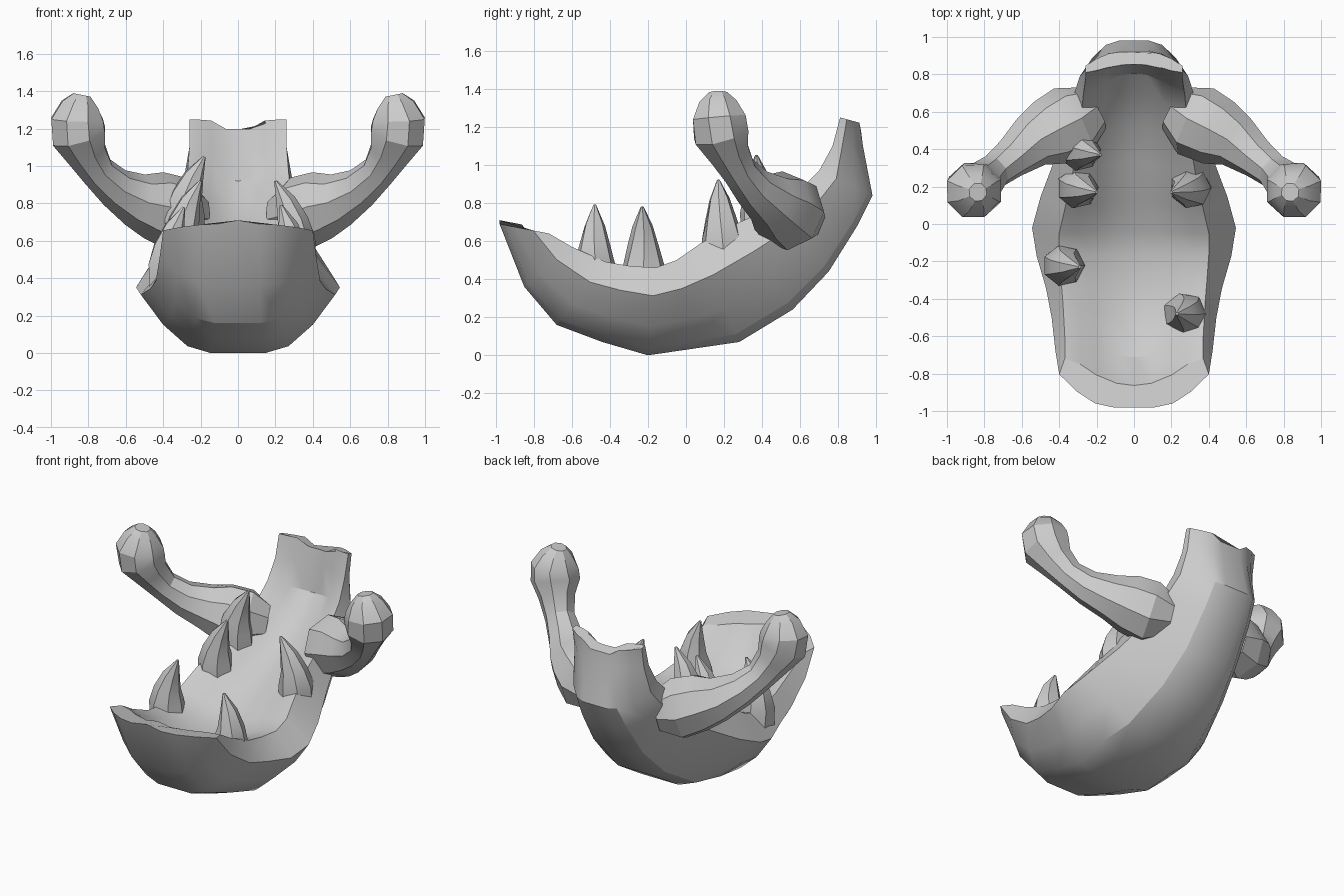
import bpy, bmesh, math
from mathutils import Vector

if "Cube" in bpy.data.objects:
    bpy.data.objects.remove(bpy.data.objects["Cube"])


def loft(name, rings, angle=26):
    bm = bmesh.new()
    vs = [[bm.verts.new(p) for p in r] for r in rings]
    n = len(vs[0])
    for a, b in zip(vs, vs[1:]):
        for i in range(n):
            j = (i + 1) % n
            bm.faces.new((a[i], a[j], b[j], b[i]))
    bm.faces.new(vs[0][::-1])
    bm.faces.new(vs[-1])
    bmesh.ops.recalc_face_normals(bm, faces=bm.faces)
    me = bpy.data.meshes.new(name)
    bm.to_mesh(me)
    bm.free()
    ob = bpy.data.objects.new(name, me)
    bpy.context.collection.objects.link(ob)
    bpy.ops.object.select_all(action='DESELECT')
    ob.select_set(True)
    bpy.context.view_layer.objects.active = ob
    bpy.ops.object.shade_smooth_by_angle(angle=math.radians(angle))
    return ob


def tube(name, path, sides=8):
    """Loft round sections along (x, y, z, radius) points."""
    pts = [Vector(p[:3]) for p in path]
    rings = []
    for i, p in enumerate(pts):
        d = (pts[min(i + 1, len(pts) - 1)] - pts[max(i - 1, 0)]).normalized()
        u = d.cross(Vector((0, 1, 0.3))).normalized()
        v = d.cross(u)
        r = path[i][3]
        rings.append([p + r * (math.cos(a) * u + math.sin(a) * v)
                      for a in (2 * math.pi * (k + .5) / sides for k in range(sides))])
    return loft(name, rings)


# Scooped body: bottom (y, z), rim (y, z), half width, rim half width, floor height, centre dip
stations = [
    (-.98, .69, -.72, .64, .40, .37, .45, .02),
    (-.85, .36, -.60, .57, .42, .37, .55, 0),
    (-.68, .16, -.42, .49, .44, .38, .68, 0),
    (-.44, .07, -.30, .47, .47, .39, .76, 0),
    (-.20, .00, -.16, .46, .52, .40, .80, 0),
    (.04, .035, -.05, .50, .545, .40, .80, 0),
    (.28, .07, .08, .59, .50, .37, .80, 0),
    (.56, .24, .26, .69, .42, .33, .76, 0),
    (.75, .44, .44, .77, .36, .30, .72, 0),
    (.90, .68, .60, .87, .32, .28, .68, 0),
    (.98, .84, .70, .97, .29, .27, .62, 0),
    (.93, 1.10, .77, 1.10, .26, .26, .60, 0),
    (.92, 1.22, .81, 1.25, .26, .26, .60, -.04),
]
rings = []
for by, bz, ry, rz, w, rw, f, dz in stations:
    half = [(.28 * w, .0), (.52 * w, .08), (.77 * w, .33), (w, .68), (rw, 1),
            (rw * .78, f + (1 - f) * .8), (rw * .55, f + (1 - f) * .4), (rw * .25, f + (1 - f) * .08)]
    full = [(0, 0)] + half + [(0, f)] + [(-x, t) for x, t in half[::-1]]
    rings.append([(x, by + t * (ry - by),
                   bz + t * (rz - bz) + (dz if abs(x) < .09 else 0)) for x, t in full])
loft("body_scoop", rings)

# Club-ended arms, mirrored; the root sinks into the body wall
arm = [(.22, .62, .72, .13), (.33, .55, .745, .20), (.45, .49, .79, .185), (.55, .44, .82, .145),
       (.66, .35, .885, .11), (.75, .28, .97, .095), (.81, .225, 1.07, .115),
       (.85, .185, 1.16, .155), (.86, .175, 1.25, .15), (.845, .17, 1.33, .105), (.835, .17, 1.38, .05)]
for s, side in ((1, "right"), (-1, "left")):
    tube("arm_" + side, [(s * x, y, z, r) for x, y, z, r in arm])

# Curved teeth: base position and tip position
teeth = [((.26, -.48, .36), (.23, -.48, .79)),
         ((-.37, -.22, .36), (-.29, -.23, .78)),
         ((.30, .20, .50), (.20, .17, .92)),
         ((-.30, .20, .50), (-.20, .17, .92)),
         ((-.29, .40, .64), (-.18, .37, 1.05))]
for i, (base, tip) in enumerate(teeth):
    b, t = Vector(base), Vector(tip)
    bow = Vector((math.copysign(.04, b.x), 0, 0))
    path = []
    for k, r in ((0, .115), (.28, .11), (.5, .085), (.75, .055), (1, .008)):
        p = b.lerp(t, k) + bow * math.sin(math.pi * k)
        path.append((*p, r))
    tube("tooth_%d" % (i + 1), path, 7)
